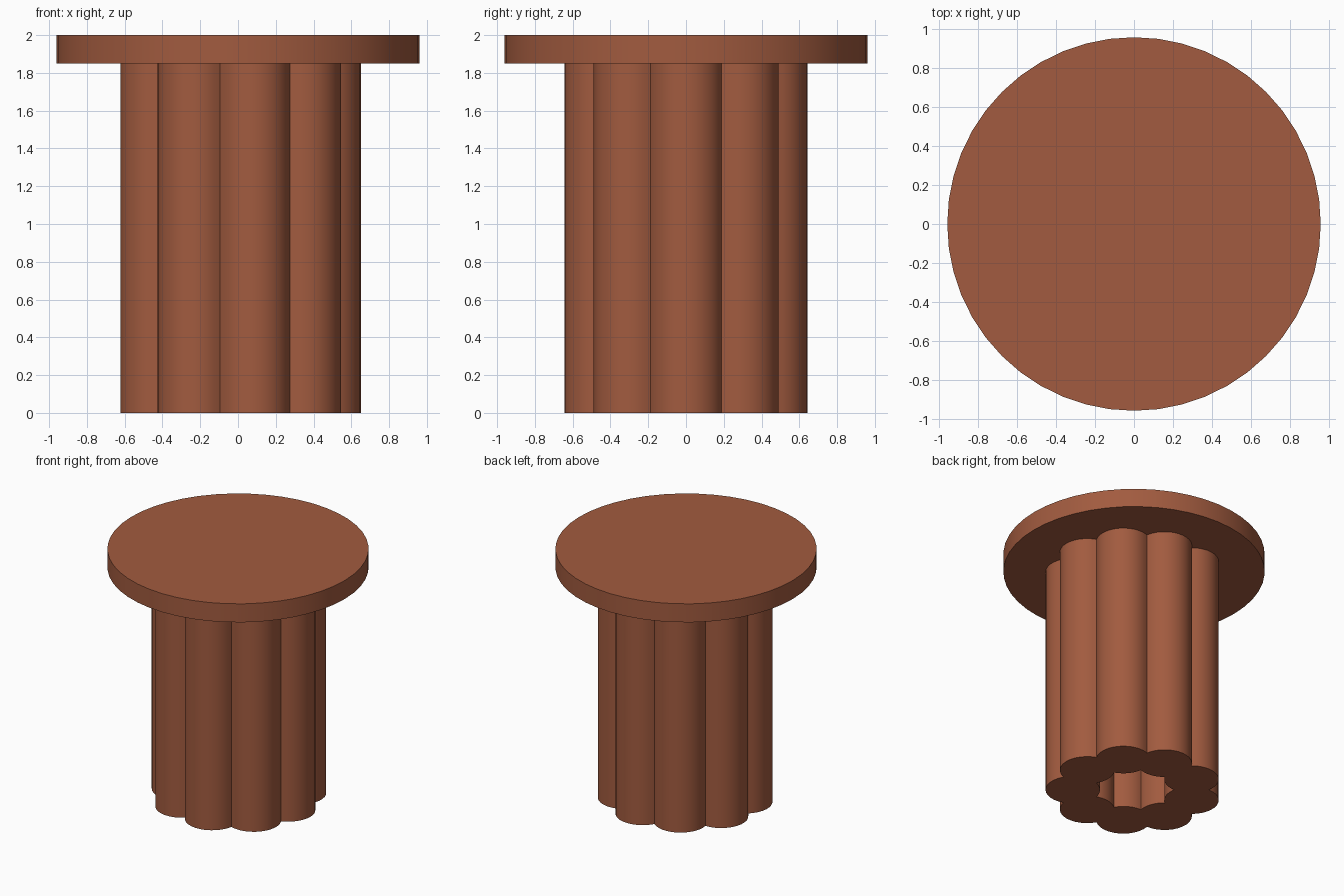
import bpy
import bmesh
from math import radians, sin, cos, sqrt, atan2, pi
from mathutils import Vector

cube = bpy.data.objects.get("Cube")
if cube:
    bpy.data.objects.remove(cube, do_unlink=True)

HEIGHT, TOP_THICKNESS, TOP_RADIUS = 2.0, 0.15, 0.96
COLUMNS, RING_RADIUS, COLUMN_RADIUS = 9, 0.45, 0.2
STEPS = 12
UNDERSIDE = HEIGHT - TOP_THICKNESS

terracotta = bpy.data.materials.new("terracotta_brown")
terracotta.use_nodes = True
colour = (0.36, 0.105, 0.05, 1)
terracotta.diffuse_color = colour
terracotta.node_tree.nodes["Principled BSDF"].inputs["Base Color"].default_value = colour


def finish(obj):
    obj.data.materials.append(terracotta)
    bpy.ops.object.select_all(action="DESELECT")
    obj.select_set(True)
    bpy.context.view_layer.objects.active = obj
    bpy.ops.object.shade_smooth_by_angle(angle=radians(30))


def scalloped_loop(outer):
    """Outline of a ring of overlapping round columns, on its outer or inner side."""
    half = pi / COLUMNS
    root = sqrt(COLUMN_RADIUS ** 2 - (RING_RADIUS * sin(half)) ** 2)
    reach = RING_RADIUS * cos(half) + (root if outer else -root)
    # angle, about the column centre, of the crease shared with its neighbour
    crease = atan2(reach * sin(half), reach * cos(half) - RING_RADIUS)
    start, end = (-crease, crease) if outer else (2 * pi - crease, crease)
    points = []
    for k in range(COLUMNS):
        turn = 2 * half * k
        centre = Vector((cos(turn), sin(turn), 0)) * RING_RADIUS
        for i in range(STEPS):
            a = turn + start + (end - start) * i / STEPS
            points.append(centre + Vector((cos(a), sin(a), 0)) * COLUMN_RADIUS)
    return points


# Hollow pedestal made of fused columns
bm = bmesh.new()
outer, inner = [[bm.verts.new(p) for p in scalloped_loop(side)] for side in (True, False)]
count = len(outer)
for i in range(count):
    j = (i + 1) % count
    bm.faces.new((outer[i], inner[i], inner[j], outer[j]))
ring = bmesh.ops.extrude_face_region(bm, geom=bm.faces[:], use_keep_orig=True)
lifted = [v for v in ring["geom"] if isinstance(v, bmesh.types.BMVert)]
bmesh.ops.translate(bm, verts=lifted, vec=(0, 0, UNDERSIDE))
bmesh.ops.recalc_face_normals(bm, faces=bm.faces[:])
mesh = bpy.data.meshes.new("column_pedestal")
bm.to_mesh(mesh)
bm.free()
pedestal = bpy.data.objects.new("column_pedestal", mesh)
bpy.context.collection.objects.link(pedestal)
finish(pedestal)

# Round table top
bpy.ops.mesh.primitive_cylinder_add(
    vertices=48, radius=TOP_RADIUS, depth=TOP_THICKNESS,
    location=(0, 0, HEIGHT - TOP_THICKNESS / 2))
table_top = bpy.context.object
table_top.name = "table_top"
finish(table_top)
